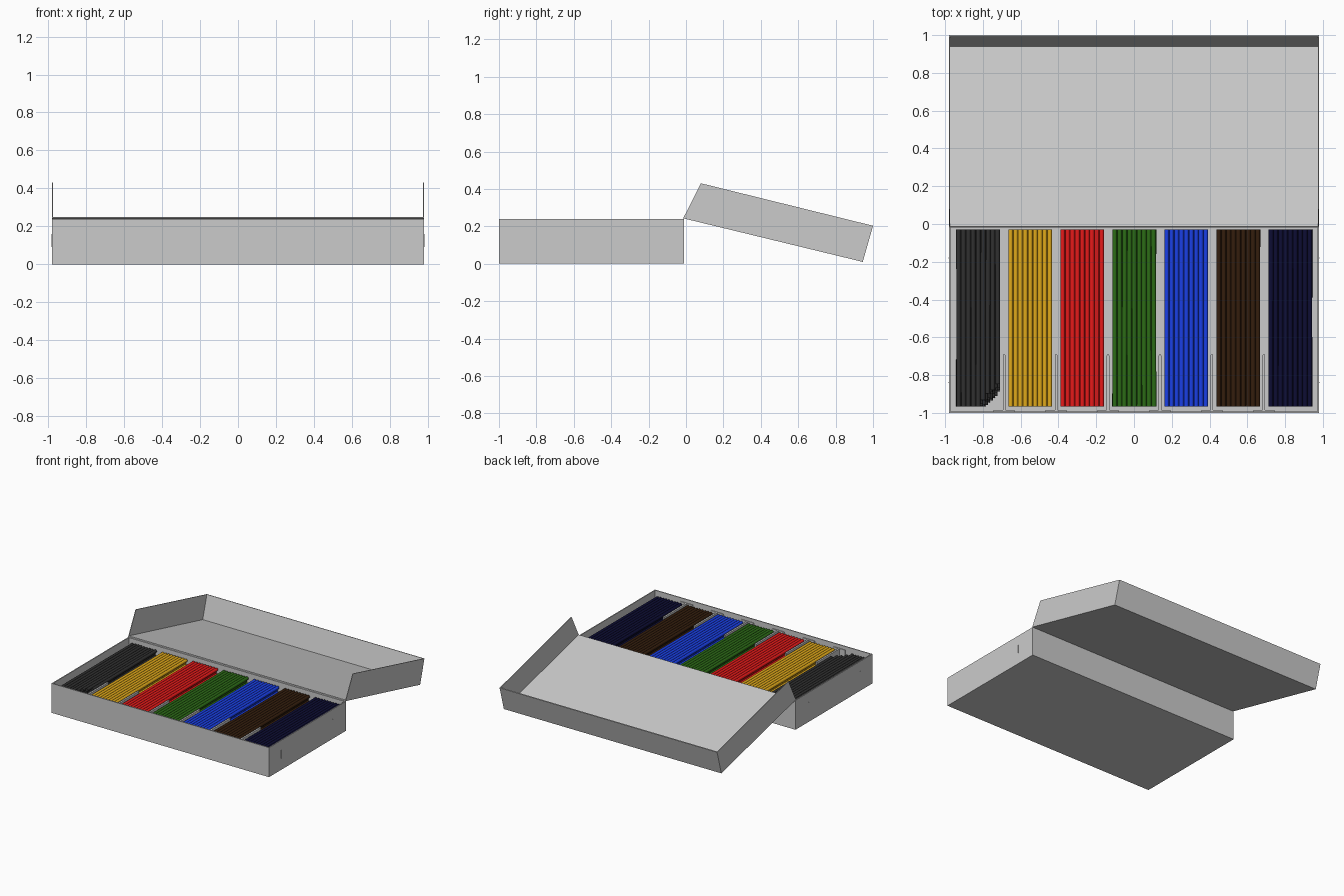
import bpy, bmesh, math, random
from mathutils import Matrix, Vector

if "Cube" in bpy.data.objects:
    bpy.data.objects.remove(bpy.data.objects["Cube"])

random.seed(4)
T = 0.008  # sheet thickness


def finish(name, bm, color=None):
    bmesh.ops.recalc_face_normals(bm, faces=bm.faces[:])
    me = bpy.data.meshes.new(name)
    bm.to_mesh(me)
    bm.free()
    ob = bpy.data.objects.new(name, me)
    bpy.context.collection.objects.link(ob)
    if color:
        mat = bpy.data.materials.new(name + "_colour")
        mat.diffuse_color = (*color, 1)
        mat.use_nodes = True
        mat.node_tree.nodes["Principled BSDF"].inputs["Base Color"].default_value = mat.diffuse_color
        me.materials.append(mat)
    return ob


def add_box(bm, x0, x1, y0, y1, z0, z1):
    m = Matrix.Translation(((x0 + x1) / 2, (y0 + y1) / 2, (z0 + z1) / 2)) \
        @ Matrix.Diagonal((x1 - x0, y1 - y0, z1 - z0, 1))
    bmesh.ops.create_cube(bm, size=1, matrix=m)


def add_prism(bm, yz, x0, x1):
    """Extrude a profile in the YZ plane from x0 to x1."""
    a = [bm.verts.new((x0, y, z)) for y, z in yz]
    b = [bm.verts.new((x1, y, z)) for y, z in yz]
    bm.faces.new(a)
    bm.faces.new(b[::-1])
    for i in range(len(yz)):
        j = (i + 1) % len(yz)
        bm.faces.new((a[i], b[i], b[j], a[j]))


# Tray: floor and four thin walls
W, Y0, Y1, H = 0.98, -1.0, -0.01, 0.24
bm = bmesh.new()
add_box(bm, -W, W, Y0, Y1, 0, T)
add_box(bm, -W, W, Y0, Y0 + T, T, H)
add_box(bm, -W, W, Y1 - T, Y1, T, H)
for s in (-1, 1):
    xs = sorted((s * W, s * (W - T)))
    add_box(bm, *xs, Y0 + T, Y1 - T, T, H)
finish("tray", bm)

# Small slivers on the tray sides
bm = bmesh.new()
for s in (-1, 1):
    for y in (-0.84, -0.18):
        xs = sorted((s * (W - 0.002), s * (W + 0.002)))
        add_box(bm, *xs, y - 0.003, y + 0.003, 0.09, 0.16)
finish("side_catches", bm)

# Lid lying open: panel, end wall and slanted side walls
near, far = Vector((-0.015, 0.243)), Vector((0.945, 0.01))
near_top, far_top = Vector((0.08, 0.43)), Vector((1.0, 0.203))
u = (far - near).normalized()
v = (far_top - far).normalized()
bm = bmesh.new()
add_prism(bm, [near, far, far + v * T, near + v * T], -W, W)
add_prism(bm, [far - u * T, far, far_top, far_top - u * T], -W, W)
for s in (-1, 1):
    add_prism(bm, [near, far, far_top, near_top], s * W, s * (W - T * 0.6))
finish("lid", bm)

# Front dividers: round-ended fins with a foot along the front wall
bm = bmesh.new()
for k in range(6):
    x = -0.6875 + 0.275 * k
    r = 0.007
    arc = [(x + r * math.cos(a), -0.697 + r * math.sin(a))
           for a in [math.pi * i / 6 for i in range(7)]]
    outline = [(x + r, Y0 + T)] + arc + [(x - r, Y0 + T)]
    base = bm.faces.new([bm.verts.new((px, py, T)) for px, py in outline])
    ext = bmesh.ops.extrude_face_region(bm, geom=[base])
    bmesh.ops.translate(bm, vec=(0, 0, 0.212 - T),
                        verts=[g for g in ext["geom"] if isinstance(g, bmesh.types.BMVert)])
    add_box(bm, x - 0.055, x + 0.055, Y0 + T, Y0 + T + 0.006, T, 0.212)
finish("dividers", bm)

# Stacks of coloured sticks
COLOURS = [
    ("black", (0.03, 0.03, 0.03), 0.0015),
    ("yellow", (0.75, 0.40, 0.01), 0),
    ("red", (0.80, 0.01, 0.01), 0),
    ("green", (0.025, 0.15, 0.008), 0.0015),
    ("blue", (0.01, 0.05, 0.80), 0),
    ("brown", (0.035, 0.013, 0.004), 0.0006),
    ("navy", (0.004, 0.004, 0.035), 0.001),
]
COLS, ROWS, R = 9, 9, 0.0129
BACK, FRONT = -0.03, -0.965


def add_stick(bm, x, z, y0, y1, wobble):
    """Lengthwise round stick, slightly skewed in the untidy stacks."""
    d = Vector((random.uniform(-1, 1) * wobble, 0, random.uniform(-1, 1) * wobble))
    a, b = Vector((x, y0, z)) + d, Vector((x, y1, z)) - d
    q = (b - a).to_track_quat('Z', 'Y')
    m = Matrix.Translation((a + b) / 2) @ q.to_matrix().to_4x4()
    bmesh.ops.create_cone(bm, cap_ends=True, segments=10, radius1=R, radius2=R,
                          depth=(b - a).length, matrix=m)


for k, (name, colour, wobble) in enumerate(COLOURS):
    cx = -0.825 + 0.2755 * k
    bm = bmesh.new()
    for j in range(ROWS):
        n = COLS - j % 2
        z = T + R + j * R * math.sqrt(3)
        for i in range(n):
            x = cx + (i - (n - 1) / 2) * 2 * R
            y0 = FRONT
            if name == "black":  # broken front corner, stepping back towards the top
                y0 += max(0, (x + 0.83) * 1.1 + (j - ROWS + 1) * 0.006
                          + random.uniform(-0.008, 0.008))
            add_stick(bm, x, z, y0, BACK, wobble)
    ob = finish(name + "_sticks", bm, colour)
    bpy.ops.object.select_all(action='DESELECT')
    ob.select_set(True)
    bpy.context.view_layer.objects.active = ob
    bpy.ops.object.shade_smooth_by_angle(angle=math.radians(40))
